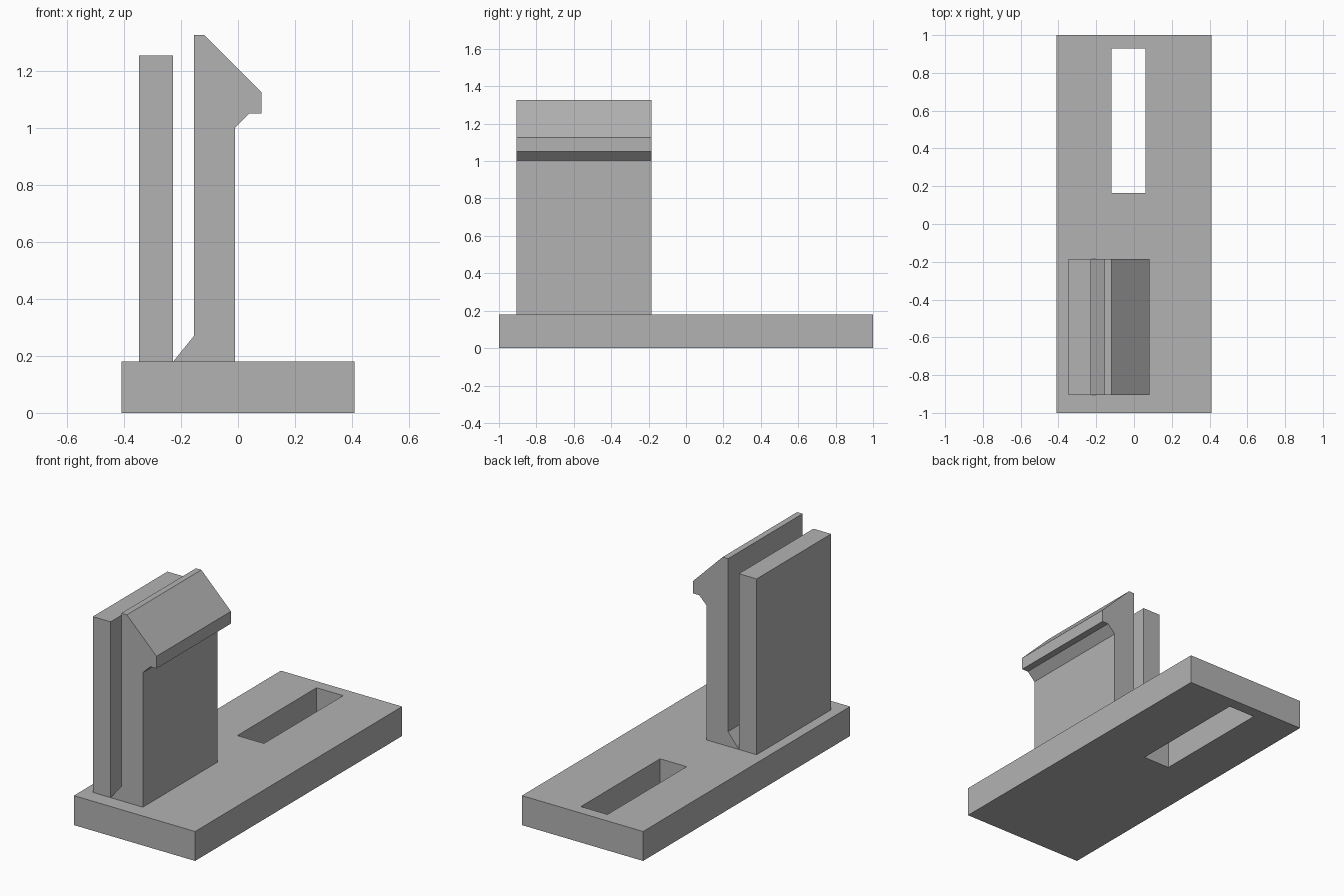
import bpy
import bmesh

cube = bpy.data.objects.get("Cube")
if cube:
    bpy.data.objects.remove(cube, do_unlink=True)

grey = bpy.data.materials.new("plain_grey")
grey.use_nodes = True
grey.diffuse_color = (0.45, 0.45, 0.45, 1)
grey.node_tree.nodes["Principled BSDF"].inputs["Base Color"].default_value = grey.diffuse_color

BASE_TOP = 0.18
CLIP_FRONT, CLIP_BACK = -0.905, -0.185


def extrude_faces(name, points, faces, offset):
    """Make flat faces from points and extrude them into a closed solid."""
    bm = bmesh.new()
    verts = [bm.verts.new(p) for p in points]
    flat = [bm.faces.new([verts[i] for i in f]) for f in faces]
    result = bmesh.ops.extrude_face_region(bm, geom=flat, use_keep_orig=True)
    moved = [g for g in result["geom"] if isinstance(g, bmesh.types.BMVert)]
    bmesh.ops.translate(bm, verts=moved, vec=offset)
    bmesh.ops.recalc_face_normals(bm, faces=bm.faces)
    mesh = bpy.data.meshes.new(name)
    bm.to_mesh(mesh)
    bm.free()
    mesh.materials.append(grey)
    obj = bpy.data.objects.new(name, mesh)
    bpy.context.collection.objects.link(obj)
    return obj


def rectangle(x0, x1, y0, y1):
    return [(x0, y0, 0), (x1, y0, 0), (x1, y1, 0), (x0, y1, 0)]


def profile_along_y(name, profile):
    points = [(x, CLIP_FRONT, z) for x, z in profile]
    extrude_faces(name, points, [range(len(points))], (0, CLIP_BACK - CLIP_FRONT, 0))


# Base plate: a rectangular frame around the through slot
outline = rectangle(-0.41, 0.41, -1, 1) + rectangle(-0.12, 0.06, 0.165, 0.93)
ring = [(i, (i + 1) % 4, (i + 1) % 4 + 4, i + 4) for i in range(4)]
extrude_faces("base_plate", outline, ring, (0, 0, BASE_TOP))

# Straight backing wall
profile_along_y("backing_wall", [
    (-0.348, BASE_TOP), (-0.228, BASE_TOP), (-0.228, 1.255), (-0.348, 1.255)])

# Hooked snap arm with a sloped foot and a chamfered barb
profile_along_y("snap_arm", [
    (-0.228, BASE_TOP), (-0.01, BASE_TOP), (-0.01, 1.002), (0.04, 1.052),
    (0.082, 1.052), (0.082, 1.127), (-0.118, 1.327), (-0.155, 1.327),
    (-0.155, 0.27)])
